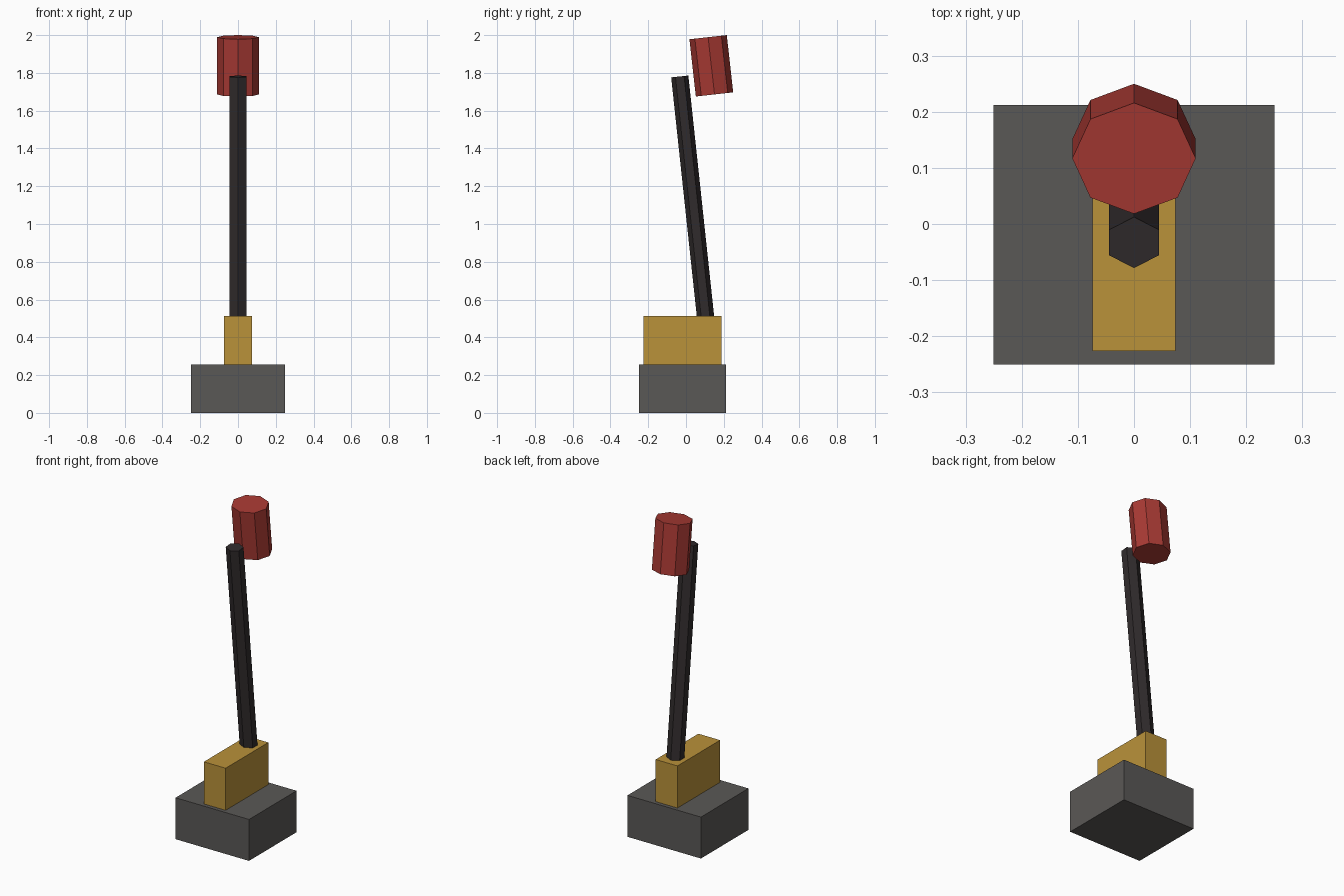
import bpy, bmesh, math
from mathutils import Vector, Matrix

if "Cube" in bpy.data.objects:
    bpy.data.objects.remove(bpy.data.objects["Cube"])


def srgb(r, g, b):
    lin = lambda c: c / 12.92 if c <= 0.04045 else ((c + 0.055) / 1.055) ** 2.4
    return [lin(c / 255) for c in (r, g, b)] + [1.0]


def material(name, rgb):
    m = bpy.data.materials.new(name)
    m.diffuse_color = srgb(*rgb)
    m.use_nodes = True
    m.node_tree.nodes["Principled BSDF"].inputs["Base Color"].default_value = m.diffuse_color
    return m


def finish(bm, name, mat):
    bmesh.ops.recalc_face_normals(bm, faces=bm.faces)
    mesh = bpy.data.meshes.new(name)
    bm.to_mesh(mesh)
    bm.free()
    mesh.materials.append(mat)
    bpy.context.collection.objects.link(bpy.data.objects.new(name, mesh))


def box(name, lo, hi, mat):
    lo, hi = Vector(lo), Vector(hi)
    bm = bmesh.new()
    bmesh.ops.create_cube(bm, size=1)
    bmesh.ops.transform(bm, verts=bm.verts, matrix=Matrix.Translation(
        (lo + hi) / 2) @ Matrix.Diagonal((*(hi - lo), 1)))
    finish(bm, name, mat)


def prism(name, sides, rx, ry, bottom, top, mat):
    """Faceted prism between two points, with a corner facing front."""
    bottom, top = Vector(bottom), Vector(top)
    axis = top - bottom
    tilt = math.atan2(-axis.y, axis.z)
    bm = bmesh.new()
    bmesh.ops.create_cone(bm, cap_ends=True, segments=sides,
                          radius1=1, radius2=1, depth=1)
    # spin so that one corner lies on the y axis
    v = bm.verts[:][0].co
    spin = Matrix.Rotation(math.pi / 2 - math.atan2(v.y, v.x), 4, 'Z')
    bmesh.ops.transform(bm, verts=bm.verts, matrix=(
        Matrix.Translation((bottom + top) / 2) @ Matrix.Rotation(tilt, 4, 'X')
        @ Matrix.Diagonal((rx, ry, axis.length, 1)) @ spin))
    finish(bm, name, mat)


grey = material("dark grey", (90, 88, 86))
gold = material("gold", (186, 146, 58))
black = material("black", (48, 43, 44))
red = material("red", (167, 57, 51))

# stacked base and mount
box("base", (-0.25, -0.25, 0), (0.25, 0.212, 0.255), grey)
box("mount", (-0.074, -0.226, 0.255), (0.074, 0.189, 0.514), gold)
# leaning pole, sunk slightly into the mount
prism("pole", 6, 0.0515, 0.0457, (0, 0.107, 0.475), (0, -0.033, 1.781), black)
# floating drum behind the pole top
prism("head", 8, 0.11, 0.0995, (0, 0.151, 1.686), (0, 0.117, 1.989), red)
